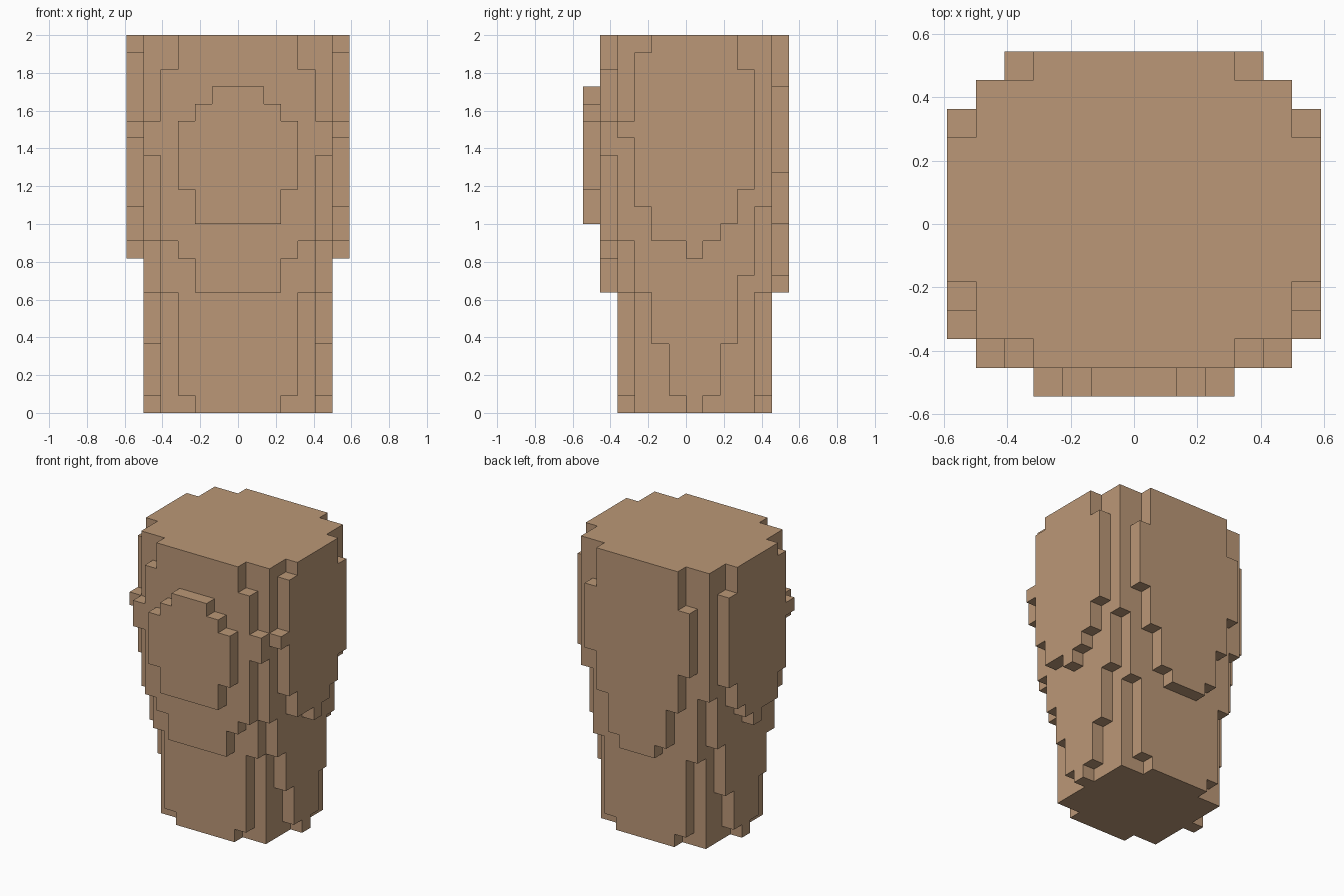
import bpy
import bmesh

cube = bpy.data.objects.get("Cube")
if cube:
    bpy.data.objects.remove(cube, do_unlink=True)

U = 1 / 11  # size of one block

tan = bpy.data.materials.new("tan")
tan.use_nodes = True
COLOUR = (0.497, 0.313, 0.184, 1)
tan.diffuse_color = COLOUR
tan.node_tree.nodes["Principled BSDF"].inputs["Base Color"].default_value = COLOUR


def plate(name, axis, d0, d1, steps):
    """Extrude a stepped outline from d0 to d1 along an axis.
    steps: (bottom, low edge, high edge) from the ground up; the last entry is the top height."""
    bands = steps[:-1]
    tops = [s[0] for s in bands[1:]] + [steps[-1]]
    right, left = [], []
    for (z0, lo, hi), z1 in zip(bands, tops):
        right += [(hi, z0), (hi, z1)]
        left += [(lo, z0), (lo, z1)]
    outline = []
    for p in right + left[::-1]:
        if not outline or p != outline[-1]:
            outline.append(p)

    bm = bmesh.new()
    to3d = (lambda a, z: (a, d0, z)) if axis == "y" else (lambda a, z: (d0, a, z))
    face = bm.faces.new([bm.verts.new(to3d(a, z)) for a, z in outline])
    ext = bmesh.ops.extrude_face_region(bm, geom=[face])
    verts = [g for g in ext["geom"] if isinstance(g, bmesh.types.BMVert)]
    move = (0, d1 - d0, 0) if axis == "y" else (d1 - d0, 0, 0)
    bmesh.ops.translate(bm, verts=verts, vec=move)
    bmesh.ops.scale(bm, verts=bm.verts, vec=(U, U, U))
    bmesh.ops.recalc_face_normals(bm, faces=bm.faces)
    mesh = bpy.data.meshes.new(name)
    bm.to_mesh(mesh)
    bm.free()
    mesh.materials.append(tan)
    obj = bpy.data.objects.new(name, mesh)
    bpy.context.collection.objects.link(obj)
    return obj


def sym(pairs, top):
    """Steps that are the same on the left and right, from (bottom, half width)."""
    return [(z, -h, h) for z, h in pairs] + [top]


# Central block
plate("core", "y", -3, 4, sym([(0, 4.5)], 22))

# Front layers, from inner to outer
plate("front_inner_layer", "y", -4, -3,
      sym([(0, 2.5), (1, 3.5), (7, 4.5), (10, 5.5)], 22))
plate("front_middle_layer", "y", -5, -4,
      sym([(7, 2.5), (9, 3.5), (10, 4.5), (15, 5.5), (17, 4.5), (20, 3.5)], 22))
plate("front_outer_layer", "y", -6, -5,
      sym([(11, 2.5), (13, 3.5), (17, 2.5), (18, 1.5)], 19))

# Back layers
plate("back_inner_layer", "y", 4, 5,
      sym([(0, 2.5), (1, 3.5), (7, 4.5), (12, 5.5)], 22))
plate("back_outer_layer", "y", 5, 6,
      sym([(7, 1.5), (8, 2.5), (11, 3.5), (14, 4.5), (19, 3.5)], 22))

# Side layers, the same on both sides
inner = [(0, 0, 1), (1, -1, 2), (4, -2, 3), (7, -3, 3), (8, -3, 4), 22]
outer = [(9, 0, 1), (10, -2, 2), (11, -2, 3), (12, -3, 3), (13, -3, 4),
         (16, -4, 4), (17, -3, 4), (20, -3, 3), (21, -2, 3), 22]
for side, s in (("left", 1), ("right", -1)):
    plate(side + "_inner_layer", "x", s * 4.5, s * 5.5, inner)
    plate(side + "_outer_layer", "x", s * 5.5, s * 6.5, outer)
